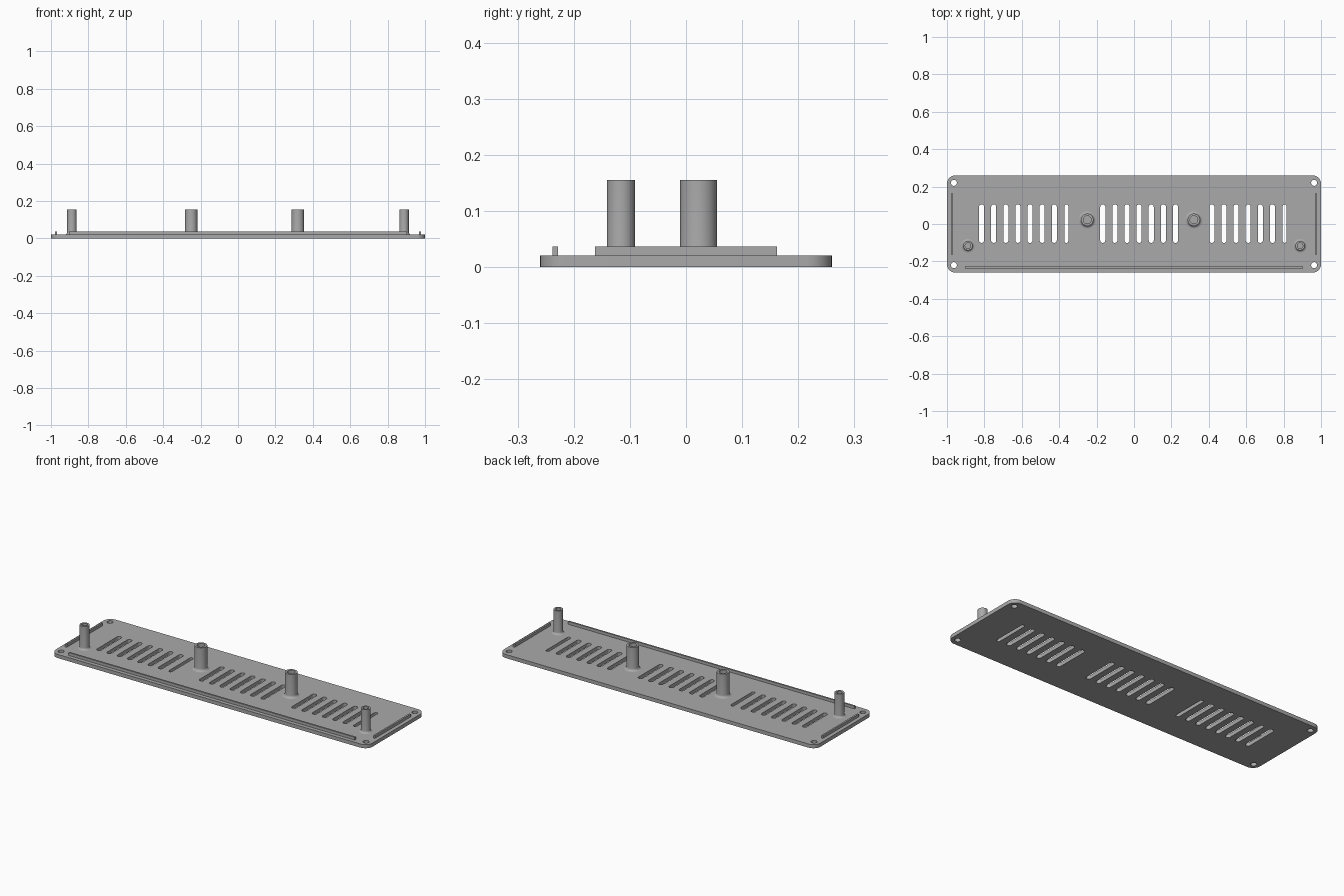
import bpy
import bmesh
from math import pi, sin, cos
from mathutils import Vector

cube = bpy.data.objects.get("Cube")
if cube:
    bpy.data.objects.remove(cube, do_unlink=True)

grey = bpy.data.materials.new("plain grey")
grey.use_nodes = True
grey.diffuse_color = (0.4, 0.4, 0.4, 1)
grey.node_tree.nodes["Principled BSDF"].inputs["Base Color"].default_value = (0.4, 0.4, 0.4, 1)

PLATE_TOP = 0.021
RAIL_TOP = 0.037
POST_TOP = 0.155


def finish(obj):
    """Apply the material and smooth only the gentle edges."""
    obj.data.materials.clear()
    obj.data.materials.append(grey)
    bpy.ops.object.select_all(action="DESELECT")
    obj.select_set(True)
    bpy.context.view_layer.objects.active = obj
    bpy.ops.object.shade_smooth_by_angle(angle=pi / 6)


def rounded_outline(x, y, width, depth, radius, steps):
    """Points around a rectangle with round corners."""
    points = []
    corners = ((1, 1), (-1, 1), (-1, -1), (1, -1))
    for i, (sx, sy) in enumerate(corners):
        cx = x + sx * (width / 2 - radius)
        cy = y + sy * (depth / 2 - radius)
        for s in range(steps + 1):
            a = (i + s / steps) * pi / 2
            p = Vector((cx + radius * cos(a), cy + radius * sin(a), 0))
            if not points or (p - points[-1]).length > 1e-5:
                points.append(p)
    if (points[0] - points[-1]).length < 1e-5:
        points.pop()
    return points


def pierced_plate(name, outlines, thickness):
    """Extrude a filled outline; further outlines become holes."""
    curve = bpy.data.curves.new(name, "CURVE")
    curve.dimensions = "2D"
    curve.fill_mode = "BOTH"
    curve.extrude = thickness / 2
    for points in outlines:
        spline = curve.splines.new("POLY")
        spline.points.add(len(points) - 1)
        for point, co in zip(spline.points, points):
            point.co = (*co, 1)
        spline.use_cyclic_u = True
    obj = bpy.data.objects.new(name, curve)
    bpy.context.collection.objects.link(obj)
    bpy.ops.object.select_all(action="DESELECT")
    obj.select_set(True)
    bpy.context.view_layer.objects.active = obj
    bpy.ops.object.convert(target="MESH")
    obj = bpy.context.object
    bm = bmesh.new()
    bm.from_mesh(obj.data)
    bmesh.ops.translate(bm, verts=bm.verts, vec=(0, 0, thickness / 2))
    bmesh.ops.remove_doubles(bm, verts=bm.verts, dist=1e-5)
    bmesh.ops.recalc_face_normals(bm, faces=bm.faces)
    bm.to_mesh(obj.data)
    bm.free()
    finish(obj)


def mesh_object(name, bm):
    mesh = bpy.data.meshes.new(name)
    bmesh.ops.recalc_face_normals(bm, faces=bm.faces)
    bm.to_mesh(mesh)
    bm.free()
    obj = bpy.data.objects.new(name, mesh)
    bpy.context.collection.objects.link(obj)
    finish(obj)


def rail(name, x, y, width, depth):
    bm = bmesh.new()
    bmesh.ops.create_cube(bm, size=1)
    height = RAIL_TOP - PLATE_TOP
    bmesh.ops.scale(bm, verts=bm.verts, vec=(width, depth, height))
    bmesh.ops.translate(bm, verts=bm.verts, vec=(x, y, PLATE_TOP + height / 2))
    mesh_object(name, bm)


def post(name, x, y, radius, bore, flare):
    """Lathe a hollow post with a curved fillet at its foot."""
    profile = []
    for i in range(6):
        a = i / 5 * pi / 2
        profile.append((radius + flare * (1 - sin(a)), PLATE_TOP + flare * (1 - cos(a))))
    profile += [(radius, POST_TOP), (bore, POST_TOP), (bore, PLATE_TOP), (0, PLATE_TOP)]
    bm = bmesh.new()
    verts = [bm.verts.new((x + r, y, z)) for r, z in profile]
    edges = [bm.edges.new(pair) for pair in zip(verts, verts[1:])]
    bmesh.ops.spin(bm, geom=verts + edges, cent=(x, y, 0), axis=(0, 0, 1),
                   angle=2 * pi, steps=40)
    bmesh.ops.remove_doubles(bm, verts=bm.verts, dist=1e-5)
    mesh_object(name, bm)


# Base plate with corner screw holes and vent slots (gaps left for the posts)
outlines = [rounded_outline(0, 0, 2, 0.52, 0.045, 8)]
for sx in (-1, 1):
    for y in (-0.22, 0.22):
        outlines.append(rounded_outline(sx * 0.963, y, 0.032, 0.032, 0.016, 6))
for k in range(26):
    if k in (8, 9, 17, 18):
        continue
    width = 0.02 if k in (7, 25) else 0.027
    outlines.append(rounded_outline(-0.815 + k * 0.0648, 0.002, width, 0.206, width / 2, 5))
pierced_plate("base_plate", outlines, PLATE_TOP)

# Locating rails
rail("front_rail", 0, -0.233, 1.808, 0.01)
for side, sx in (("left", 1), ("right", -1)):
    rail(side + "_rail", sx * 0.973, 0, 0.01, 0.324)

# Screw posts
for side, sx in (("left", 1), ("right", -1)):
    post(side + "_outer_post", sx * 0.888, -0.116, 0.025, 0.015, 0.012)
post("left_inner_post", 0.32, 0.0225, 0.033, 0.021, 0.014)
post("right_inner_post", -0.25, 0.0225, 0.033, 0.021, 0.014)
